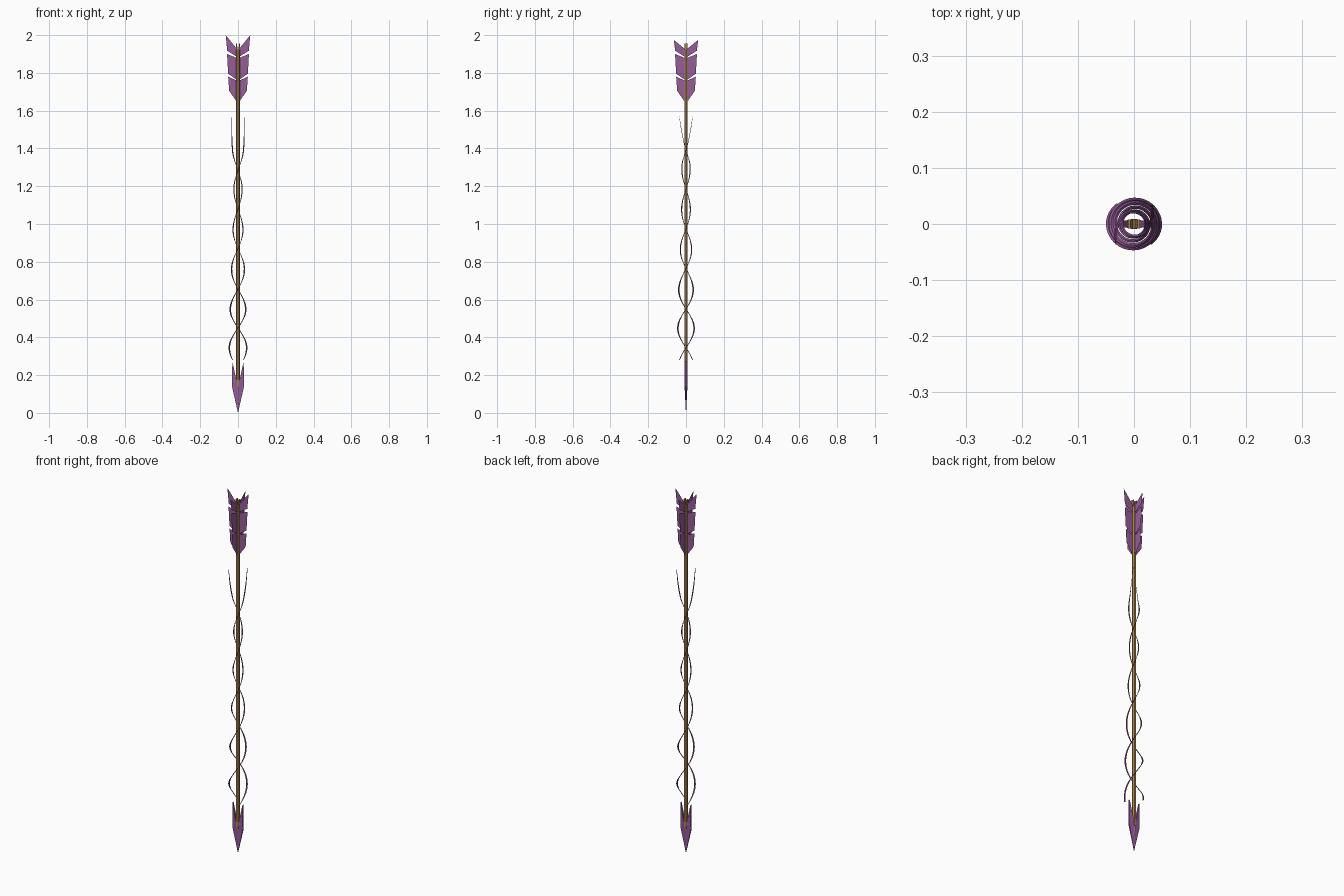
import bpy, bmesh, math
from mathutils import Vector

if "Cube" in bpy.data.objects:
    bpy.data.objects.remove(bpy.data.objects["Cube"])


def material(name, rgb):
    m = bpy.data.materials.new(name)
    m.diffuse_color = (*rgb, 1)
    m.use_nodes = True
    m.node_tree.nodes["Principled BSDF"].inputs["Base Color"].default_value = m.diffuse_color
    return m


purple = material("purple", (0.30, 0.11, 0.32))
gold = material("golden wood", (0.40, 0.22, 0.065))


def make(name, verts, faces, mat, closed=True):
    bm = bmesh.new()
    vs = [bm.verts.new(v) for v in verts]
    for f in faces:
        bm.faces.new([vs[i] for i in f])
    if closed:
        bmesh.ops.recalc_face_normals(bm, faces=bm.faces)
    me = bpy.data.meshes.new(name)
    bm.to_mesh(me)
    bm.free()
    me.materials.append(mat)
    ob = bpy.data.objects.new(name, me)
    bpy.context.collection.objects.link(ob)
    return ob


def loft(name, rings, mat):
    n = len(rings[0])
    verts = [v for r in rings for v in r]
    faces = [(k * n + i, k * n + (i + 1) % n, (k + 1) * n + (i + 1) % n, (k + 1) * n + i)
             for k in range(len(rings) - 1) for i in range(n)]
    last = (len(rings) - 1) * n
    faces += [tuple(range(n)), tuple(range(last, last + n))]
    return make(name, verts, faces, mat)


# Shaft
loft("shaft", [[(0.01 * math.cos(i * math.pi / 3), 0.01 * math.sin(i * math.pi / 3), z)
                for i in range(6)] for z in (0.14, 1.925)], gold)

# Nock: two prongs with a slot between them
for side, s in (("left", -1), ("right", 1)):
    def prong(a, b, z):
        return [(s * a, -0.008, z), (s * b, -0.008, z), (s * b, 0.008, z), (s * a, 0.008, z)]
    loft("nock_" + side, [prong(0.001, 0.009, 1.92), prong(0.006, 0.011, 1.955)], gold)

# Barbed arrowhead: half outline as (x, half thickness, z), mirrored
right = [(0.032, 0.004, 0.14), (0.03, 0.004, 0.275), (0.01, 0.007, 0.18)]
outline = [(0, 0.0005, 0)] + right + [(0, 0.009, 0.165)] + [(-x, t, z) for x, t, z in right[::-1]]
n = len(outline)
verts = [(x, -t, z) for x, t, z in outline] + [(x, t, z) for x, t, z in outline]
tris = [(0, 1, 3), (1, 2, 3), (0, 3, 4), (0, 4, 5), (0, 5, 7), (5, 6, 7)]
faces = tris + [tuple(i + n for i in t) for t in tris]
faces += [(i, (i + 1) % n, (i + 1) % n + n, i + n) for i in range(n)]
make("arrowhead", verts, faces, purple)

# Fletching: four flat vanes, each cut into three slanted pieces (radius, z)
for k in range(4):
    a = k * math.pi / 2
    top = 2.0 if k % 2 == 0 else 1.975
    pieces = [
        [(0.004, 1.65), (0.012, 1.655), (0.047, 1.705), (0.052, 1.78), (0.004, 1.758)],
        [(0.004, 1.765), (0.012, 1.768), (0.052, 1.795), (0.058, 1.90), (0.004, 1.878)],
        [(0.004, 1.885), (0.012, 1.889), (0.057, 1.917), (0.065, top), (0.004, 1.925)],
    ]
    verts, faces = [], []
    for p in pieces:
        faces.append(tuple(range(len(verts), len(verts) + len(p))))
        verts += [(r * math.cos(a), r * math.sin(a), z) for r, z in p]
    make("vane_%d" % (k + 1), verts, faces, purple, closed=False)

# Two ribbons spiralling round the shaft: keys are (z, angle, radius, half width)
keys = [(0.28, -50, 0.045, 0.003), (0.345, 0, 0.046, 0.004), (0.45, 90, 0.043, 0.004),
        (0.55, 180, 0.041, 0.004), (0.655, 270, 0.038, 0.004), (0.765, 360, 0.034, 0.0035),
        (0.87, 450, 0.030, 0.003), (0.975, 540, 0.026, 0.003), (1.08, 630, 0.023, 0.003),
        (1.185, 720, 0.022, 0.003), (1.285, 810, 0.022, 0.003), (1.39, 900, 0.029, 0.003),
        (1.48, 932, 0.039, 0.0025), (1.57, 948, 0.048, 0.001)]


def smooth_key(t):
    i = min(int(t), len(keys) - 2)
    u = t - i
    p = [Vector(keys[min(max(j, 0), len(keys) - 1)]) for j in range(i - 1, i + 3)]
    return 0.5 * (2 * p[1] + (p[2] - p[0]) * u + (2 * p[0] - 5 * p[1] + 4 * p[2] - p[3]) * u * u
                  + (3 * p[1] - p[0] - 3 * p[2] + p[3]) * u ** 3)


steps = (len(keys) - 1) * 8
for j in range(2):
    rings = []
    for s in range(steps + 1):
        z, ang, r, w = smooth_key(s / 8)
        a = math.radians(ang) + j * math.pi
        out = Vector((math.cos(a), math.sin(a), 0))
        across = Vector((math.sin(a) * 0.8, -math.cos(a) * 0.8, 0.6))
        c = out * r + Vector((0, 0, z))
        rings.append([c + out * w, c + across * w * 0.5, c - out * w, c - across * w * 0.5])
    loft("ribbon_%d" % (j + 1), rings, purple)
